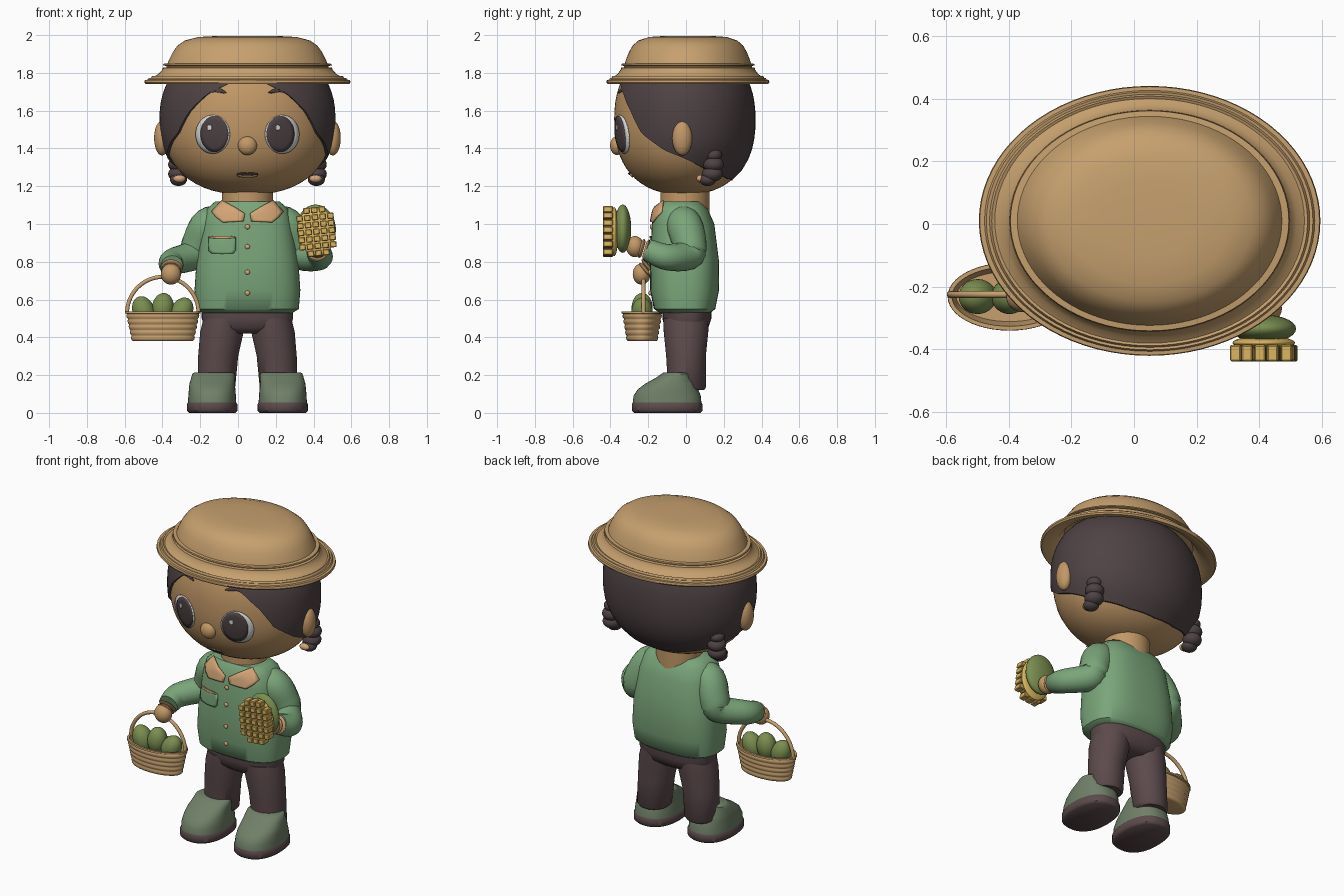
import bpy, bmesh, math
from mathutils import Vector, Matrix

cube = bpy.data.objects.get("Cube")
if cube:
    bpy.data.objects.remove(cube)

MID = 0.05  # the figure's plane of symmetry


def material(name, *rgb):
    linear = [((c / 255 + 0.055) / 1.055) ** 2.4 for c in rgb] + [1]
    mat = bpy.data.materials.new(name)
    mat.use_nodes = True
    mat.diffuse_color = linear
    mat.node_tree.nodes["Principled BSDF"].inputs["Base Color"].default_value = linear
    return mat


straw = material("straw", 198, 160, 110)
skin = material("skin", 194, 152, 103)
tan = material("collar_tan", 212, 165, 118)
green = material("shirt_green", 122, 165, 122)
trouser = material("trouser_brown", 92, 74, 76)
dark = material("hair_dark", 78, 66, 68)
boot_mat = material("boot_green", 112, 128, 104)
fruit_mat = material("fruit_green", 122, 142, 80)
yellow = material("flesh_yellow", 218, 180, 95)
white = material("eye_white", 218, 218, 214)


def finish(bm, name, mat, angle=0.8):
    bmesh.ops.recalc_face_normals(bm, faces=bm.faces)
    me = bpy.data.meshes.new(name)
    bm.to_mesh(me)
    bm.free()
    me.materials.append(mat)
    me.shade_smooth()
    me.set_sharp_from_angle(angle=angle)
    ob = bpy.data.objects.new(name, me)
    bpy.context.collection.objects.link(ob)
    return ob


def bridge(name, rings, mat, cap=(True, True)):
    """Join closed rings of points into a surface."""
    bm = bmesh.new()
    loops = [[bm.verts.new(p) for p in ring] for ring in rings]
    n = len(loops[0])
    for a, b in zip(loops, loops[1:]):
        for i in range(n):
            j = (i + 1) % n
            bm.faces.new((a[i], a[j], b[j], b[i]))
    for wanted, loop in zip(cap, (loops[0], loops[-1])):
        if wanted:
            bm.faces.new(loop)
    return finish(bm, name, mat)


def power(v, e):
    return math.copysign(abs(v) ** e, v)


def loft(name, rings, mat, p=2, n=48):
    """Stack oval sections given as (z, x, y, x radius, y radius)."""
    angles = [math.tau * i / n for i in range(n)]
    return bridge(name, [[(x + rx * power(math.cos(a), 2 / p), y + ry * power(math.sin(a), 2 / p), z)
                          for a in angles] for z, x, y, rx, ry in rings], mat)


def tube(name, points, mat, n=20, steps=5):
    """Smooth sweep through (x, y, z, radius) points."""
    pts = [Vector(p) for p in points]
    pts = [pts[0] * 2 - pts[1]] + pts + [pts[-1] * 2 - pts[-2]]
    path = []
    for a, b, c, d in zip(pts, pts[1:], pts[2:], pts[3:]):
        for s in range(steps):
            t = s / steps
            path.append(0.5 * (2 * b + (c - a) * t + (2 * a - 5 * b + 4 * c - d) * t * t
                               + (3 * b - a - 3 * c + d) * t ** 3))
    path.append(pts[-2])
    rings = []
    for i, p in enumerate(path):
        way = (path[min(i + 1, len(path) - 1)] - path[max(i - 1, 0)]).to_3d()
        q = way.to_track_quat("Z", "Y")
        rings.append([p.to_3d() + q @ Vector((p.w * math.cos(math.tau * k / n), p.w * math.sin(math.tau * k / n), 0))
                      for k in range(n)])
    return bridge(name, rings, mat)


def ball(name, centre, radii, mat, tilt=0, axis="Y"):
    bm = bmesh.new()
    bmesh.ops.create_uvsphere(bm, u_segments=28, v_segments=18, radius=1)
    m = Matrix.Translation(centre) @ Matrix.Rotation(tilt, 4, axis) @ Matrix.Diagonal((*radii, 1))
    bm.transform(m)
    return finish(bm, name, mat, 3)


def patch(name, outline, surface, lift, mat):
    """Thin plate that follows a front surface, outlined in x and z."""
    cx = sum(p[0] for p in outline) / len(outline)
    cz = sum(p[1] for p in outline) / len(outline)
    rings = []
    for f in (1, 0.75, 0.5, 0.25, 0.02):
        flat = [(cx + (x - cx) * f, cz + (z - cz) * f) for x, z in outline]
        rings.append([(x, surface(x, z) - lift, z) for x, z in flat])
    ob = bridge(name, rings, mat, (False, True))
    mod = ob.modifiers.new("thickness", "SOLIDIFY")
    mod.thickness, mod.offset = 0.008, 0
    return ob


def oval(x, z, rx, rz, bend=0, n=32):
    return [(x + rx * math.cos(math.tau * i / n), z + rz * math.sin(math.tau * i / n)
             - bend * math.cos(math.tau * i / n) ** 2) for i in range(n)]


# Head
HZ, HR, HY = 1.55, 0.395, -0.01


def swell(z):
    return max(0, 1 - abs((z - HZ) / HR) ** 2.35) ** (1 / 2.35)


def face_y(x, z):
    return HY - 0.37 * math.sqrt(max(0, swell(z) ** 2 - ((x - MID) / 0.45) ** 2))


levels = [HZ - HR * math.cos(math.pi * (i + 0.3) / 30) for i in range(30)]
loft("head", [(z, MID, HY, 0.45 * swell(z), 0.37 * swell(z)) for z in levels], skin, n=64)
ball("nose", (MID, -0.365, 1.415), (0.05, 0.037, 0.05), skin)
loft("neck", [(1.04, MID, -0.005, 0.135, 0.13), (1.2, MID, -0.005, 0.135, 0.13)], skin)

# Hair cap with a swept hairline: azimuth from the front in degrees, lowest height
HAIRLINE = [(0, 1.8), (12, 1.75), (28, 1.69), (41, 1.6), (53, 1.48), (73, 1.39),
            (93, 1.34), (115, 1.28), (150, 1.24), (181, 1.23)]


def hair_low(a):
    d = abs(math.degrees(a))
    for (d0, z0), (d1, z1) in zip(HAIRLINE, HAIRLINE[1:]):
        if d <= d1:
            return z0 + (z1 - z0) * (d - d0) / (d1 - d0)


def hair_ring(t, grow):
    ring = []
    for i in range(96):
        a = math.tau * i / 96 - math.pi
        z = hair_low(a) + (HZ + HR * 0.97 - hair_low(a)) * t
        s = swell(z) * grow
        ring.append((MID + 0.466 * s * math.sin(a), HY - 0.378 * s * math.cos(a), z))
    return ring


bridge("hair", [hair_ring(0, 0.9)] + [hair_ring(math.sin(k / 20 * math.pi / 2), 1) for k in range(21)],
       dark, (False, True))

# Paired features of the face, ears and braids
for side, tag in ((-1, "right"), (1, "left")):
    ex = MID + side * 0.18
    patch(tag + "_eye_white", oval(ex + side * 0.003, 1.475, 0.09, 0.102), face_y, 0.003, white)
    patch(tag + "_iris", oval(ex - side * 0.006, 1.477, 0.073, 0.096), face_y, 0.007, dark)
    patch(tag + "_eye_glint", oval(ex - 0.02, 1.51, 0.012, 0.014), face_y, 0.011, white)
    patch(tag + "_eyebrow", oval(MID + side * 0.17, 1.712, 0.06, 0.008, 0.018), face_y, 0.004, dark)
    ball(tag + "_ear", (MID + side * 0.452, -0.02, 1.455), (0.042, 0.053, 0.092), skin)
    for i, (y, z, r) in enumerate([(0.145, 1.365, 0.045), (0.145, 1.315, 0.055),
                                   (0.14, 1.265, 0.055), (0.115, 1.235, 0.045)]):
        ball(f"{tag}_braid_{i + 1}", (MID + side * 0.365, y, z), (r, r, r * 0.75), dark)
    ball(tag + "_braid_tie", (MID + side * 0.36, 0.075, 1.24), (0.032, 0.02, 0.02), tan)
patch("lips", oval(MID, 1.26, 0.055, 0.012), face_y, 0.003, tan)
patch("mouth", oval(MID, 1.265, 0.055, 0.005), face_y, 0.007, dark)

# Hat: one oval turning profile, crown to brim to underside
HAT = [(0.02, 1.996), (0.15, 1.996), (0.26, 1.99), (0.33, 1.972), (0.37, 1.945), (0.395, 1.91), (0.415, 1.87),
       (0.423, 1.85), (0.445, 1.848), (0.447, 1.84), (0.428, 1.836), (0.428, 1.83), (0.448, 1.827),
       (0.45, 1.818), (0.47, 1.795), (0.495, 1.78), (0.505, 1.784), (0.512, 1.772), (0.522, 1.774),
       (0.528, 1.764), (0.543, 1.763), (0.546, 1.75), (0.538, 1.741), (0.5, 1.745), (0.44, 1.775), (0.4, 1.83)]
loft("hat", [(z, MID, 0.01, r, r * 0.79) for r, z in HAT], straw, n=80)

# Shirt: (height, half width, front y, back y)
SHIRT = [(0.53, 0.24, -0.14, 0.13), (0.55, 0.272, -0.17, 0.155), (0.65, 0.28, -0.19, 0.175),
         (0.8, 0.27, -0.19, 0.175), (1.0, 0.238, -0.18, 0.15), (1.08, 0.215, -0.165, 0.115),
         (1.12, 0.17, -0.135, 0.08)]
loft("shirt", [(z, MID, (f + b) / 2, w, (b - f) / 2) for z, w, f, b in SHIRT], green, p=2.7, n=64)


def shirt_y(x, z):
    for (z0, *a), (z1, *b) in zip(SHIRT, SHIRT[1:]):
        if z <= z1 or z1 == SHIRT[-1][0]:
            t = min(1, (z - z0) / (z1 - z0))
            w, f, k = (u + (v - u) * t for u, v in zip(a, b))
            return (f + k) / 2 - (k - f) / 2 * max(0, 1 - abs((x - MID) / w) ** 2.7) ** (1 / 2.7)


COLLAR = [(0.135, 1.125), (0.19, 1.065), (0.165, 1.035), (0.13, 1.008), (0.075, 1.012), (0.02, 1.015),
          (0.013, 1.055), (0.07, 1.09)]
for side, tag in ((-1, "right"), (1, "left")):
    patch(tag + "_collar", [(MID + side * x, z) for x, z in COLLAR], shirt_y, 0.01, tan)
patch("pocket", [(-0.155, 0.925), (-0.155, 0.86), (-0.14, 0.845), (-0.085, 0.842), (-0.025, 0.845),
                 (-0.012, 0.86), (-0.012, 0.925), (-0.085, 0.925)], shirt_y, 0.004, green)
patch("pocket_trim", oval(-0.084, 0.93, 0.074, 0.007), shirt_y, 0.008, tan)
for i, z in enumerate((0.985, 0.88, 0.745, 0.635)):
    ball(f"button_{i + 1}", (MID, shirt_y(MID, z) - 0.003, z), (0.013, 0.008, 0.013), tan)

# Trousers and boots
loft("hips", [(0.42, MID, 0.0, 0.13, 0.08), (0.45, MID, 0.003, 0.225, 0.115),
              (0.5, MID, 0.005, 0.242, 0.13), (0.56, MID, 0.005, 0.242, 0.13)], trouser, p=2.5)
for side, tag in ((-1, "right"), (1, "left")):
    lx, bx = MID + side * 0.155, MID + side * 0.187
    loft(tag + "_trouser_leg", [(0.12, lx + side * 0.01, 0.01, 0.085, 0.085), (0.135, lx + side * 0.01, 0.005, 0.1, 0.1),
                                (0.3, lx, 0, 0.106, 0.105), (0.43, lx - side * 0.02, 0, 0.115, 0.118),
                                (0.5, lx - side * 0.03, 0, 0.108, 0.118)], trouser)
    loft(tag + "_boot", [(0.05, bx, -0.1, 0.128, 0.182), (0.09, bx, -0.1, 0.126, 0.178),
                         (0.125, bx, -0.095, 0.123, 0.16), (0.155, bx, -0.08, 0.12, 0.135),
                         (0.185, bx - side * 0.005, -0.063, 0.116, 0.098),
                         (0.207, bx - side * 0.007, -0.05, 0.112, 0.08),
                         (0.215, bx - side * 0.007, -0.05, 0.1, 0.068)], boot_mat, p=2.3)
    loft(tag + "_sole", [(0, bx, -0.1, 0.122, 0.175), (0.012, bx, -0.1, 0.134, 0.187),
                         (0.045, bx, -0.1, 0.134, 0.187), (0.057, bx, -0.1, 0.126, 0.18)], trouser, p=2.3)

# Arms: shared upper arm, different forearms
UPPER = [(-0.1, -0.02, 1.04, 0.05), (-0.2, -0.01, 1.0, 0.093), (-0.26, 0.02, 0.89, 0.09), (-0.285, 0.01, 0.835, 0.08)]
FOREARMS = {"right": [(-0.345, -0.1, 0.8, 0.07), (-0.35, -0.19, 0.775, 0.06)],
            "left": [(0.43, -0.1, 0.825, 0.07), (0.42, -0.2, 0.86, 0.06)]}
HANDS = {"right": (-0.355, -0.235, 0.735), "left": (0.42, -0.27, 0.88)}
for side, tag in ((-1, "right"), (1, "left")):
    upper = [(MID - side * x, y, z, r) for x, y, z, r in UPPER]
    tube(tag + "_sleeve", upper + FOREARMS[tag], green)
    end, hand = Vector(FOREARMS[tag][-1][:3]), Vector(HANDS[tag])
    for i, t in enumerate((0.0, 0.35)):
        a, b = end.lerp(hand, t), end.lerp(hand, t + 0.3)
        c = a.lerp(b, 0.5)
        tube(f"{tag}_cuff_{i + 1}", [(*a, 0.04), (*c, 0.058 - 0.006 * i), (*b, 0.04)], skin)
    ball(tag + "_hand", hand, (0.053, 0.047, 0.056), skin)

# Cut fruit held in the left hand: skin half, flesh disc, scored cubes
FX, FZ, LEAN = 0.415, 0.96, -0.1
ball("fruit_half_skin", (FX, -0.335, FZ + 0.015), (0.103, 0.045, 0.128), fruit_mat, LEAN)
ball("fruit_half_flesh", (FX, -0.38, FZ), (0.1, 0.022, 0.13), yellow, LEAN)
bm = bmesh.new()
for i in range(-2, 3):
    for j in range(-3, 4):
        if (i / 2.75) ** 2 + (j / 3.7) ** 2 < 1:
            spot = Matrix.Rotation(LEAN, 4, "Y") @ Matrix.Translation((i * 0.041, 0, j * 0.038))
            bmesh.ops.create_cube(bm, size=1, matrix=Matrix.Translation((FX, -0.413, FZ)) @ spot
                                  @ Matrix.Diagonal((0.035, 0.052, 0.032, 1)))
bmesh.ops.bevel(bm, geom=bm.edges[:], offset=0.004, segments=1, affect="EDGES")
finish(bm, "fruit_cubes", yellow, 0.3)

# Basket with woven bands, arched handle and three fruits
BX, BY = -0.398, -0.232
bands = [(0.38, 0.155, 0.072)]
for k in range(5):
    for f, bulge in ((0.05, 0), (0.3, 0.005), (0.7, 0.005), (0.95, 0)):
        t = (k + f) / 5
        bands.append((0.38 + 0.145 * t, 0.16 + 0.03 * t + bulge, 0.077 + 0.024 * t + bulge))
bands += [(0.527, 0.198, 0.109), (0.538, 0.197, 0.108), (0.538, 0.184, 0.095), (0.46, 0.17, 0.08)]
loft("basket", [(z, BX, BY, rx, ry) for z, rx, ry in bands], straw)
tube("basket_handle", [(BX + 0.19 * math.cos(math.pi * k / 16), BY + 0.007, 0.525 + 0.195 * math.sin(math.pi * k / 16), 0.011)
                       for k in range(17)], straw, n=10, steps=2)
for i, (x, z, tilt) in enumerate([(-0.5, 0.54, -0.35), (-0.398, 0.555, 0.12), (-0.3, 0.535, 0.5)]):
    ball(f"basket_fruit_{i + 1}", (x, BY, z), (0.058, 0.056, 0.08), fruit_mat, tilt)
